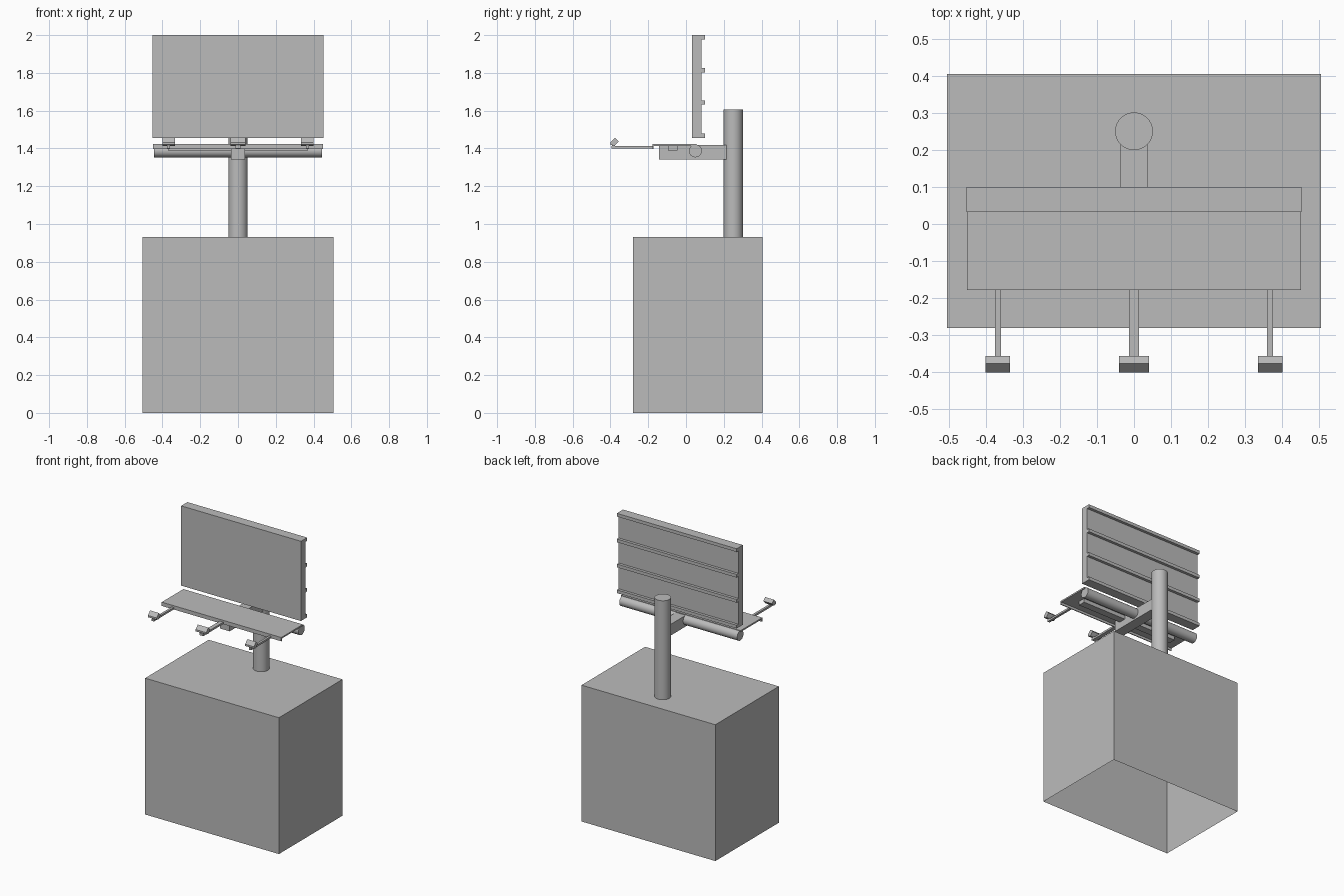
import bpy, bmesh, math
from mathutils import Matrix, Vector

if "Cube" in bpy.data.objects:
    bpy.data.objects.remove(bpy.data.objects["Cube"], do_unlink=True)

grey = bpy.data.materials.new("plain grey")
grey.use_nodes = True
grey.diffuse_color = (0.5, 0.5, 0.5, 1)
grey.node_tree.nodes["Principled BSDF"].inputs["Base Color"].default_value = (0.5, 0.5, 0.5, 1)


def finish(name, bm, smooth=False):
    bmesh.ops.recalc_face_normals(bm, faces=bm.faces)
    mesh = bpy.data.meshes.new(name)
    bm.to_mesh(mesh)
    bm.free()
    mesh.materials.append(grey)
    ob = bpy.data.objects.new(name, mesh)
    bpy.context.collection.objects.link(ob)
    if smooth:
        bpy.ops.object.select_all(action='DESELECT')
        bpy.context.view_layer.objects.active = ob
        ob.select_set(True)
        bpy.ops.object.shade_smooth_by_angle(angle=math.radians(35))


def box_mesh(x, y, z):
    bm = bmesh.new()
    size = Vector((x[1] - x[0], y[1] - y[0], z[1] - z[0]))
    mid = Vector((x[0] + x[1], y[0] + y[1], z[0] + z[1])) / 2
    bmesh.ops.create_cube(bm, size=1, matrix=Matrix.Translation(mid) @ Matrix.Diagonal(size).to_4x4())
    return bm


def box(name, x, y, z):
    finish(name, box_mesh(x, y, z))


def cylinder_mesh(radius, length, matrix):
    bm = bmesh.new()
    bmesh.ops.create_cone(bm, cap_ends=True, segments=32, radius1=radius, radius2=radius,
                          depth=length, matrix=matrix)
    return bm


def extrude(bm, faces, offset):
    out = bmesh.ops.extrude_face_region(bm, geom=faces)["geom"]
    bmesh.ops.translate(bm, vec=offset, verts=[v for v in out if isinstance(v, bmesh.types.BMVert)])


def sink(bm, direction, rim, depth):
    """Inset the faces looking in a direction and push them inwards."""
    bm.normal_update()
    faces = [f for f in bm.faces if f.normal.dot(direction) > 0.9]
    bmesh.ops.inset_region(bm, faces=faces, thickness=rim)
    extrude(bm, faces, -depth * direction)


def extrude_x(name, profile, x0, x1):
    bm = bmesh.new()
    face = bm.faces.new([bm.verts.new((x0, y, z)) for y, z in profile])
    extrude(bm, [face], (x1 - x0, 0, 0))
    finish(name, bm)


# Building: open underneath, with a sunken roof inside a parapet
bm = box_mesh((-0.505, 0.505), (-0.28, 0.405), (0, 0.93))
bm.normal_update()
bottom = [f for f in bm.faces if f.normal.z < -0.9]
bmesh.ops.delete(bm, geom=bottom, context='FACES_ONLY')
sink(bm, Vector((0, 0, 1)), 0.028, 0.04)
finish("building", bm)

# Post and the beam reaching forward from it
finish("post", cylinder_mesh(0.051, 0.715, Matrix.Translation((0, 0.25, 1.2475))), True)
box("support_beam", (-0.037, 0.037), (-0.143, 0.23), (1.342, 1.418))

# Hollow-ended cross pipes either side of the beam
for side, label in ((1, "left"), (-1, "right")):
    place = Matrix.Translation((side * 0.24, 0.05, 1.387)) @ Matrix.Rotation(math.pi / 2, 4, 'Y')
    bm = cylinder_mesh(0.034, 0.41, place)
    sink(bm, Vector((side, 0, 0)), 0.008, 0.3)
    finish(label + "_cross_pipe", bm, True)

# Walkway with a folded front lip and a stiffener underneath
extrude_x("walkway", [(-0.178, 1.398), (-0.172, 1.398), (-0.172, 1.414), (0.055, 1.414),
                      (0.055, 1.424), (-0.178, 1.424)], -0.451, 0.451)
box("walkway_stiffener", (-0.37, 0.37), (-0.095, -0.045), (1.388, 1.414))

# Lamps on thin arms
lamp = [(-0.4, 1.432), (-0.376, 1.457), (-0.356, 1.437), (-0.378, 1.414), (-0.4, 1.42)]
for label, x, arm, head in (("right", -0.367, 0.008, 0.033), ("middle", 0, 0.014, 0.04),
                            ("left", 0.367, 0.008, 0.033)):
    box(label + "_lamp_arm", (x - arm, x + arm), (-0.395, -0.172), (1.399, 1.412))
    box(label + "_lamp_bracket", (x - arm, x + arm), (-0.393, -0.375), (1.405, 1.425))
    extrude_x(label + "_lamp_head", lamp, x - head, x + head)

# Display panel with four rails on its back
box("panel", (-0.452, 0.452), (0.033, 0.081), (1.456, 2.0))
for i, z in enumerate((1.456, 1.632, 1.803, 1.978)):
    box(f"panel_rail_{i + 1}", (-0.452, 0.452), (0.08, 0.1), (z, z + 0.022))
